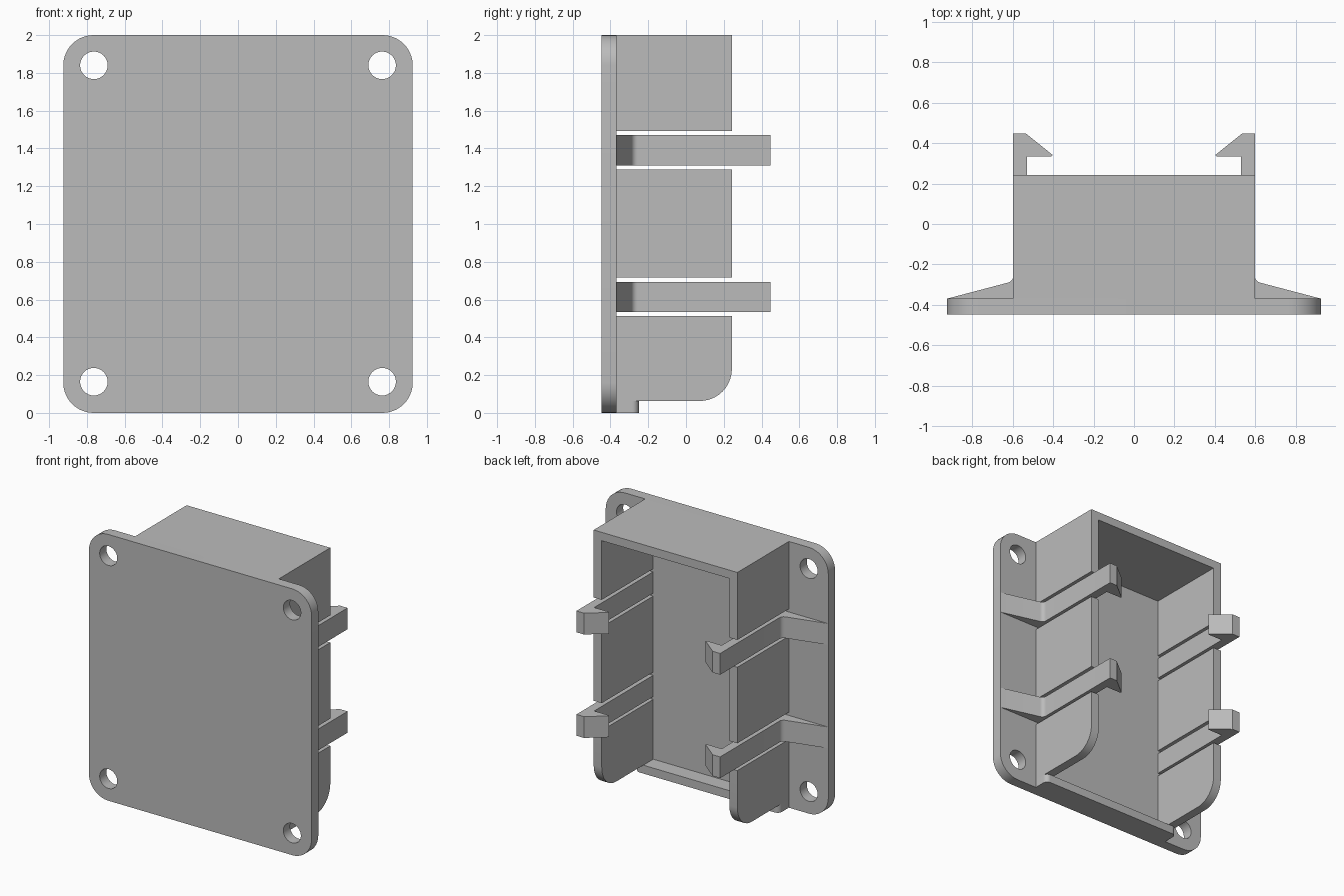
import bpy, bmesh, math
from mathutils import Vector

cube = bpy.data.objects.get("Cube")
if cube:
    bpy.data.objects.remove(cube, do_unlink=True)

grey = bpy.data.materials.new("plain grey")
grey.use_nodes = True
COLOUR = (0.5, 0.5, 0.5, 1)
grey.diffuse_color = COLOUR
grey.node_tree.nodes["Principled BSDF"].inputs["Base Color"].default_value = COLOUR

# How a profile point (u, v) and an extrusion depth d map to space
PLANES = {
    "xz": lambda u, v, d: (u, d, v),
    "yz": lambda u, v, d: (d, u, v),
    "xy": lambda u, v, d: (u, v, d),
}


def fillet(corners, steps=10):
    """Outline from (u, v) or (u, v, radius) corners."""
    out, n = [], len(corners)
    for i, c in enumerate(corners):
        p = Vector(c[:2])
        if len(c) == 2:
            out.append(p)
            continue
        a = (Vector(corners[i - 1][:2]) - p).normalized()
        b = (Vector(corners[(i + 1) % n][:2]) - p).normalized()
        half = a.angle(b) / 2
        centre = p + (a + b).normalized() * c[2] / math.sin(half)
        start = p + a * c[2] / math.tan(half) - centre
        end = p + b * c[2] / math.tan(half) - centre
        sweep = start.angle(end)
        for k in range(steps + 1):
            t = k / steps
            out.append(centre + (start * math.sin((1 - t) * sweep)
                                 + end * math.sin(t * sweep)) / math.sin(sweep))
    return out


def circle(u, v, r, n=32):
    return [Vector((u + r * math.cos(k * math.tau / n), v + r * math.sin(k * math.tau / n)))
            for k in range(n)]


def prism(name, plane, outline, d0, d1, holes=()):
    """Extrude an outline, with optional holes, from depth d0 to d1."""
    place = PLANES[plane]
    bm = bmesh.new()
    edges = []
    for loop in [outline, *holes]:
        vs = [bm.verts.new(place(p.x, p.y, d0)) for p in loop]
        edges += [bm.edges.new((vs[i - 1], vs[i])) for i in range(len(vs))]
    if holes:
        bmesh.ops.triangle_fill(bm, use_beauty=True, edges=edges)
    else:
        bm.faces.new(vs)
    grown = bmesh.ops.extrude_face_region(bm, geom=bm.faces[:])["geom"]
    bmesh.ops.translate(bm, verts=[g for g in grown if isinstance(g, bmesh.types.BMVert)],
                        vec=Vector(place(0, 0, d1 - d0)))
    bmesh.ops.recalc_face_normals(bm, faces=bm.faces[:])
    mesh = bpy.data.meshes.new(name)
    bm.to_mesh(mesh)
    bm.free()
    mesh.materials.append(grey)
    ob = bpy.data.objects.new(name, mesh)
    bpy.context.collection.objects.link(ob)
    bpy.ops.object.select_all(action="DESELECT")
    ob.select_set(True)
    bpy.context.view_layer.objects.active = ob
    bpy.ops.object.shade_smooth_by_angle(angle=math.radians(30))
    return ob


def rect(u0, u1, v0, v1):
    return fillet([(u0, v0), (u1, v0), (u1, v1), (u0, v1)])


W, H, R = 0.925, 2.0, 0.16          # plate half width, height, corner radius
FRONT, FLOOR, RIM = -0.448, -0.368, 0.243
OUT, IN = 0.597, 0.53               # box half widths, outside and inside
BOTTOM = 0.063

# Face plate with four screw holes
prism("face_plate", "xz",
      fillet([(-W, 0, R), (W, 0, R), (W, H, R), (-W, H, R)]), FRONT, FLOOR,
      [circle(x, z, 0.073) for x in (-0.763, 0.763) for z in (0.165, 1.84)])

# Top wall and low bottom lip with rounded corners
prism("top_wall", "xy", rect(-IN, IN, FLOOR, RIM), H - 0.063, H)
prism("bottom_lip", "xy",
      fillet([(-OUT, FLOOR), (OUT, FLOOR), (OUT, -0.25, 0.035), (-OUT, -0.25, 0.035)]),
      0, BOTTOM)

for side, s in (("left", 1), ("right", -1)):
    # Side wall in three panels separated by the clip slots
    panels = {
        "lower": fillet([(FLOOR, BOTTOM), (RIM, BOTTOM, 0.17), (RIM, 0.512), (FLOOR, 0.512)]),
        "middle": rect(FLOOR, RIM, 0.717, 1.288),
        "upper": rect(FLOOR, RIM, 1.493, H),
    }
    for level, outline in panels.items():
        prism(f"{side}_wall_{level}", "yz", outline, s * IN, s * OUT)

    # Snap clips: gusset foot, straight arm and barbed hook
    clip = [(0.92, FLOOR), (OUT, -0.283, 0.035), (OUT, 0.448), (IN + 0.005, 0.448),
            (0.402, 0.341), (0.408, 0.333), (IN, 0.333), (IN, FLOOR)]
    mirrored = [(s * c[0], *c[1:]) for c in clip]
    for level, z in (("lower", 0.533), ("upper", 1.31)):
        prism(f"{side}_clip_{level}", "xy", fillet(mirrored), z, z + 0.16)
